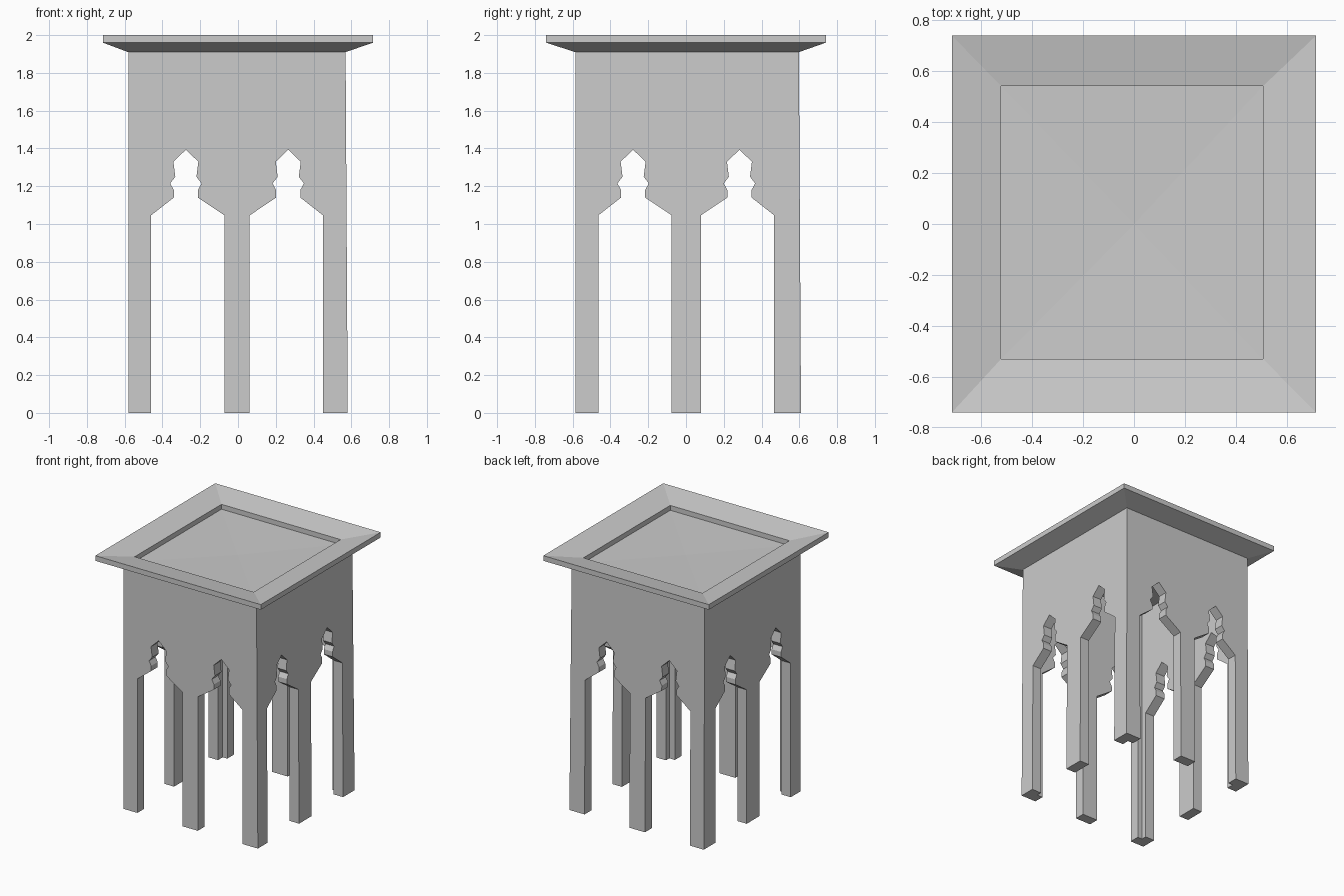
import bpy
import bmesh
from mathutils import Matrix, Vector

cube = bpy.data.objects.get("Cube")
if cube:
    bpy.data.objects.remove(cube, do_unlink=True)

grey = bpy.data.materials.new("plain grey")
grey.use_nodes = True
COLOUR = (0.6, 0.6, 0.6, 1)
grey.diffuse_color = COLOUR
grey.node_tree.nodes["Principled BSDF"].inputs["Base Color"].default_value = COLOUR


def add_object(name, bm):
    bm.normal_update()
    bmesh.ops.recalc_face_normals(bm, faces=bm.faces)
    mesh = bpy.data.meshes.new(name)
    bm.to_mesh(mesh)
    bm.free()
    mesh.materials.append(grey)
    obj = bpy.data.objects.new(name, mesh)
    bpy.context.collection.objects.link(obj)
    return obj


def box(name, low, high):
    low, high = Vector(low), Vector(high)
    bm = bmesh.new()
    bmesh.ops.create_cube(bm, size=1)
    bmesh.ops.scale(bm, vec=high - low, verts=bm.verts)
    bmesh.ops.translate(bm, vec=(low + high) / 2, verts=bm.verts)
    return add_object(name, bm)


# Half outline of the pointed arch: half width, height
ARCH = [(0.194, -0.1), (0.194, 1.046), (0.064, 1.14), (0.064, 1.18),
        (0.083, 1.215), (0.056, 1.25), (0.066, 1.33)]


def arch_cutter(name, centre, sideways):
    outline = ARCH + [(0, 1.393)] + [(-w, z) for w, z in reversed(ARCH)]
    # The narrow head sits slightly further out than the legs
    head = 0.01 if centre > 0 else -0.01
    bm = bmesh.new()
    face = bm.faces.new([bm.verts.new((centre + w + (head if z > 1.1 else 0), -1, z))
                         for w, z in outline])
    made = bmesh.ops.extrude_face_region(bm, geom=[face])["geom"]
    bmesh.ops.translate(bm, vec=(0, 2, 0),
                        verts=[v for v in made if isinstance(v, bmesh.types.BMVert)])
    if sideways:
        # Swap x and y so the arch runs from side to side
        swap = Matrix(((0, 1, 0), (1, 0, 0), (0, 0, 1)))
        for v in bm.verts:
            v.co = swap @ v.co
        bmesh.ops.reverse_faces(bm, faces=bm.faces)
    return add_object(name, bm)


# Hollow body with two arches through each side
body = box("arched_body", (-0.58, -0.585, 0), (0.581, 0.609, 1.915))
cutters = [box("hollow_cutter", (-0.5, -0.505, -0.1), (0.498, 0.525, 2.1))]
for sideways, centres in ((False, (-0.266, 0.256)), (True, (-0.27, 0.273))):
    cutters += [arch_cutter("arch_cutter", c, sideways) for c in centres]
bpy.context.view_layer.objects.active = body
for cutter in cutters:
    mod = body.modifiers.new("cut", "BOOLEAN")
    mod.operation = "DIFFERENCE"
    mod.solver = "EXACT"
    mod.object = cutter
    bpy.ops.object.modifier_apply(modifier=mod.name)
    bpy.data.objects.remove(cutter, do_unlink=True)

# Slight lean of the two far walls
for v in body.data.vertices:
    if v.co.x > 0.57:
        v.co.x -= 0.006 * v.co.z
    if v.co.y > 0.6:
        v.co.y -= 0.006 * v.co.z

# Tray top: rings from the underside, round the rim and into the recess
RINGS = [(-0.582, 0.569, -0.587, 0.598, 1.91),
         (-0.715, 0.715, -0.74, 0.74, 1.96),
         (-0.715, 0.715, -0.74, 0.74, 2.0),
         (-0.522, 0.507, -0.53, 0.542, 1.963),
         (-0.522, 0.507, -0.53, 0.542, 1.925)]
bm = bmesh.new()
loops = []
for x0, x1, y0, y1, z in RINGS:
    loops.append([bm.verts.new((x, y, z))
                  for x, y in ((x0, y0), (x1, y0), (x1, y1), (x0, y1))])
for lower, upper in zip(loops, loops[1:]):
    for i in range(4):
        j = (i + 1) % 4
        bm.faces.new((lower[i], lower[j], upper[j], upper[i]))
bm.faces.new(loops[0][::-1])
# Shallow dished floor of the tray
middle = bm.verts.new((0, 0, 1.915))
for i in range(4):
    bm.faces.new((loops[-1][i], loops[-1][(i + 1) % 4], middle))
add_object("tray_top", bm)
